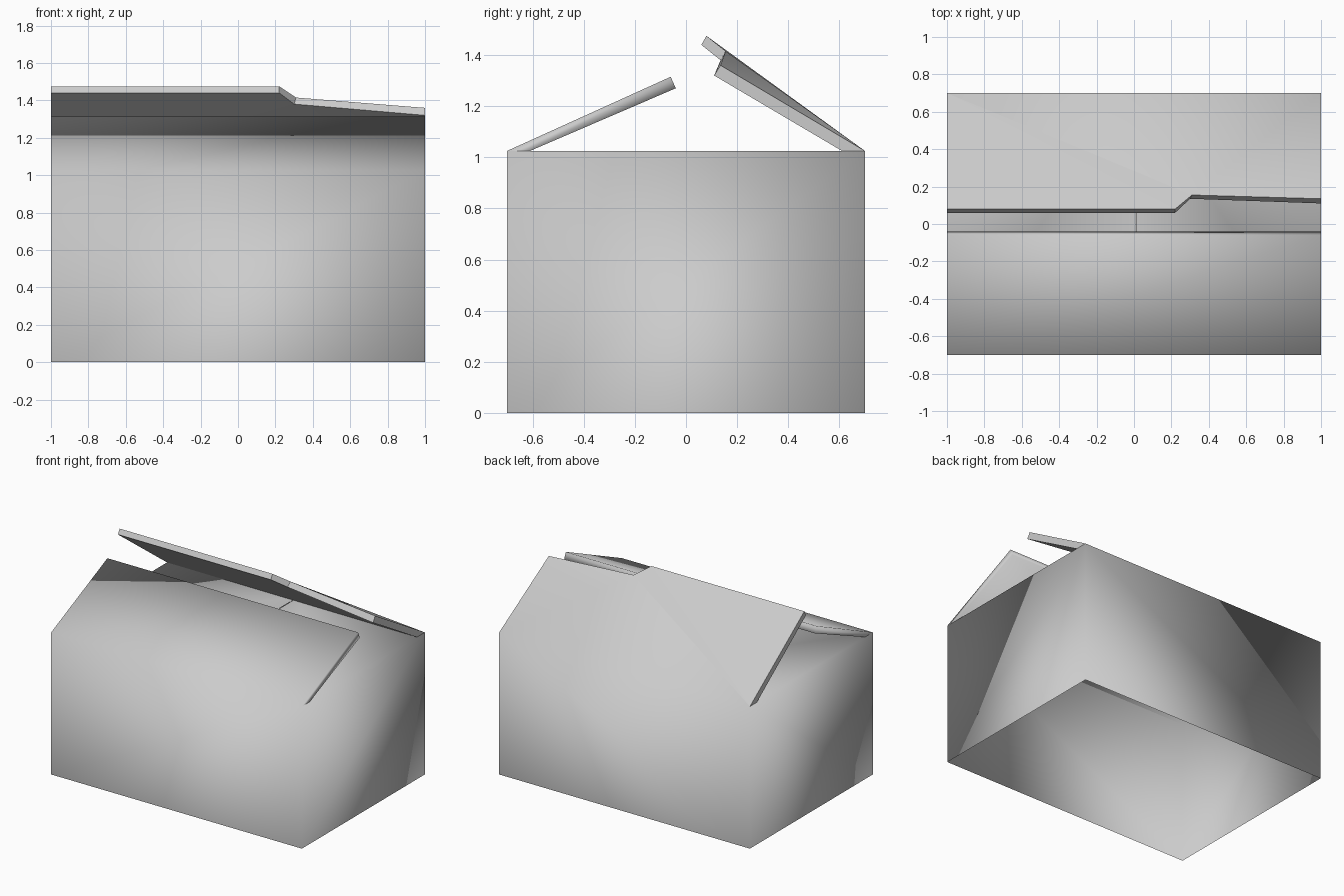
import bpy, bmesh
from mathutils import Vector

old = bpy.data.objects.get("Cube")
if old:
    bpy.data.objects.remove(old, do_unlink=True)

HX, HY, TOP = 1.0, 0.70, 1.025   # half length, half depth, wall height
SEAM = 0.01                      # where the two end flaps meet

card = bpy.data.materials.new("grey_card")
card.use_nodes = True
GREY = (0.6, 0.6, 0.6, 1)
card.diffuse_color = GREY
card.node_tree.nodes["Principled BSDF"].inputs["Base Color"].default_value = GREY

bm = bmesh.new()


def face(points, outward, smooth=True):
    """Add one panel, wound so that it faces the outward direction."""
    f = bm.faces.new([bm.verts.new(p) for p in points])
    f.normal_update()
    if f.normal.dot(Vector(outward)) < 0:
        f.normal_flip()
    f.smooth = smooth


def rim(outer, inner, outward, smooth):
    """Close the thin edge between matching outer and inner points."""
    for i, way in enumerate(outward):
        face([outer[i], outer[i + 1], inner[i + 1], inner[i]], way, smooth)


# Four walls, open underneath
for s in (-1, 1):
    face([(-HX, s * HY, 0), (HX, s * HY, 0), (HX, s * HY, TOP), (-HX, s * HY, TOP)], (0, s, 0))
    face([(s * HX, -HY, 0), (s * HX, HY, 0), (s * HX, HY, TOP), (s * HX, -HY, TOP)], (s, 0, 0))

# End flaps, folded flat and meeting in the middle
for s in (-1, 1):
    edge = SEAM + s * 0.001
    face([(s * HX, -HY, TOP), (s * HX, HY, TOP), (edge, HY, TOP), (edge, -HY, TOP)], (0, 0, 1))

# Front flap, half raised
outer = [(-HX, -HY, TOP), (-HX, -0.06, 1.315), (HX, -0.06, 1.315), (HX, -HY, TOP)]
inner = [(-HX, -0.61, TOP), (-HX, -0.04, 1.27), (HX, -0.04, 1.27), (HX, -0.61, TOP)]
face(outer, (0, -1, 1))
face(inner, (0, 1, -1))
rim(outer, inner, [(-1, 0, 0), (0, 1, 0), (1, 0, 0)], True)

# Back flap, raised higher and creased from one hinge corner to the free edge
a, f, e, d, c, b = outer = [(-HX, HY, TOP), (-HX, 0.08, 1.475), (0.22, 0.08, 1.475),
                            (0.31, 0.155, 1.415), (HX, 0.135, 1.36), (HX, HY, TOP)]
ia, i_f, ie, i_d, ic, ib = inner = [(-HX, 0.62, TOP), (-HX, 0.06, 1.44), (0.22, 0.06, 1.44),
                                    (0.30, 0.135, 1.38), (HX, 0.11, 1.32), (HX, 0.61, TOP)]
for panel, smooth in (((a, e, f), True), ((a, d, e), False), ((a, b, d), True), ((b, c, d), True)):
    face(panel, (0, 1, 1), smooth)
for panel, smooth in (((ia, ie, i_f), True), ((ia, i_d, ie), False),
                      ((ia, ib, i_d), True), ((ib, ic, i_d), True)):
    face(panel, (0, -1, -1), smooth)
rim(outer, inner, [(-1, 0, 0), (0, -1, 0), (1, -1, 0), (0, -1, 0), (1, 0, 0)], False)

bmesh.ops.remove_doubles(bm, verts=bm.verts[:], dist=0.0005)
mesh = bpy.data.meshes.new("open_carton")
bm.to_mesh(mesh)
bm.free()
mesh.materials.append(card)
carton = bpy.data.objects.new("open_carton", mesh)
bpy.context.collection.objects.link(carton)
